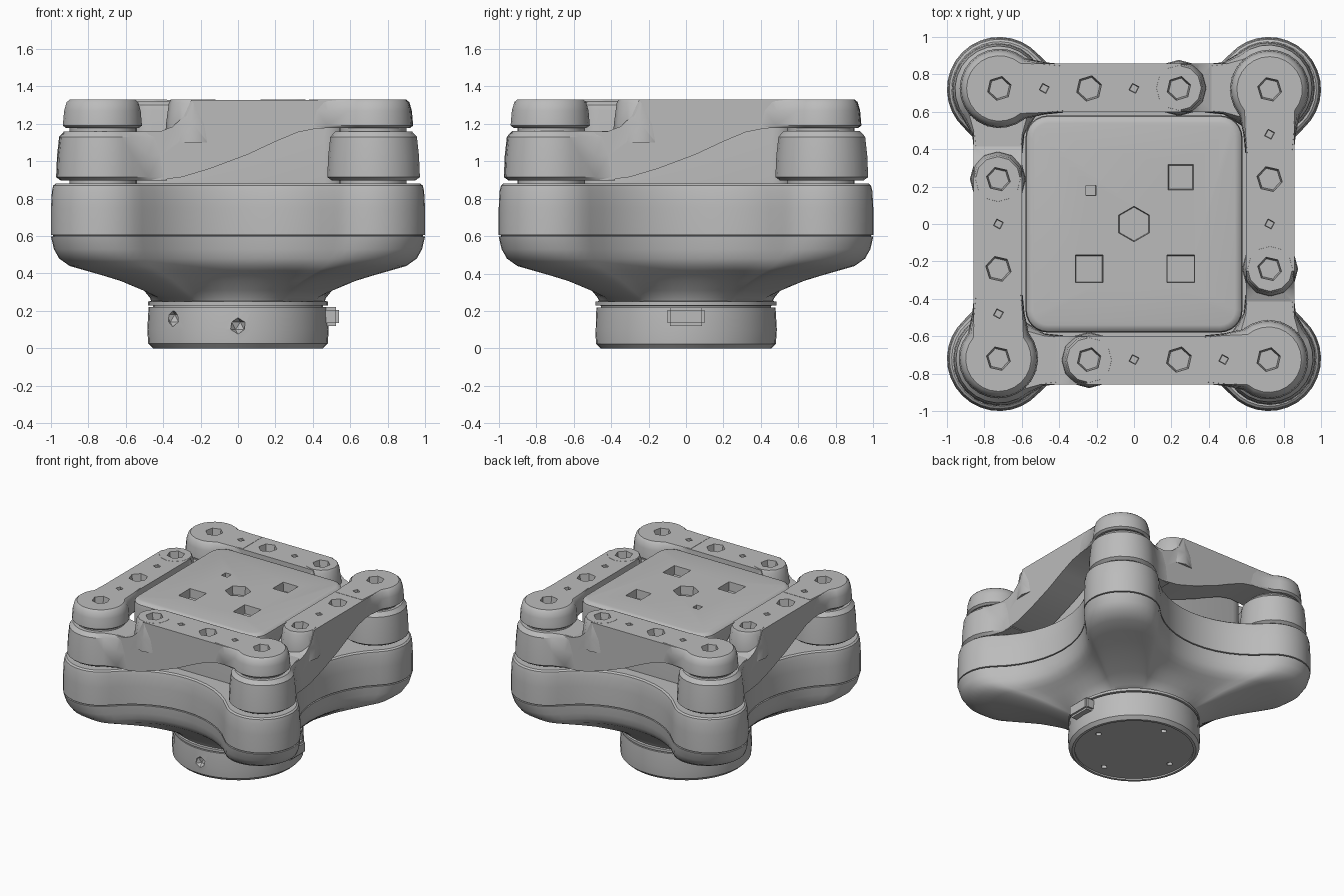
import bpy, bmesh
from math import pi, sin, cos, atan2, radians
from mathutils import Matrix

cube = bpy.data.objects.get("Cube")
if cube:
    bpy.data.objects.remove(cube, do_unlink=True)

grey = bpy.data.materials.new("plain grey")
grey.use_nodes = True
GREY = (0.5, 0.5, 0.5, 1)
grey.diffuse_color = GREY
grey.node_tree.nodes["Principled BSDF"].inputs["Base Color"].default_value = GREY


def loft(bm, rings):
    """Closed skin through matching rings of points, capped at both ends."""
    rows = [[bm.verts.new(p) for p in ring] for ring in rings]
    n = len(rows[0])
    faces = [bm.faces.new(rows[0]), bm.faces.new(rows[-1])]
    for a, b in zip(rows, rows[1:]):
        for i in range(n):
            j = (i + 1) % n
            faces.append(bm.faces.new((a[i], a[j], b[j], b[i])))
    bmesh.ops.recalc_face_normals(bm, faces=faces)


def disc(x, y, r, z, sides, turn=0.0):
    return [(x + r * cos(turn + 2 * pi * i / sides),
             y + r * sin(turn + 2 * pi * i / sides), z) for i in range(sides)]


def stack(bm, x, y, levels, sides=32, turn=0.0):
    loft(bm, [disc(x, y, r, z, sides, turn) for r, z in levels])


def box(bm, centre, size):
    m = Matrix.Translation(centre) @ Matrix.Diagonal((*size, 1))
    bmesh.ops.create_cube(bm, size=1, matrix=m)


def make(name, bm, angle=35):
    mesh = bpy.data.meshes.new(name)
    bm.to_mesh(mesh)
    bm.free()
    mesh.materials.append(grey)
    ob = bpy.data.objects.new(name, mesh)
    bpy.context.collection.objects.link(ob)
    smooth(ob, angle)
    return ob


def smooth(ob, angle=35):
    bpy.ops.object.select_all(action='DESELECT')
    ob.select_set(True)
    bpy.context.view_layer.objects.active = ob
    bpy.ops.object.shade_smooth_by_angle(angle=radians(angle))


def cut(ob, cutter_bm):
    """Subtract the cutter mesh and keep the result."""
    cutter = make("cutter", cutter_bm)
    cutter.hide_render = True
    mod = ob.modifiers.new("holes", 'BOOLEAN')
    mod.operation, mod.solver, mod.object = 'DIFFERENCE', 'EXACT', cutter
    mod.use_self = True
    graph = bpy.context.evaluated_depsgraph_get()
    mesh = bpy.data.meshes.new_from_object(ob.evaluated_get(graph))
    ob.modifiers.clear()
    ob.data = mesh
    bpy.data.objects.remove(cutter, do_unlink=True)
    smooth(ob)


# four-lobed housing: round corners joined by concave flanks
C, LOBE, FLANK = 0.72, 0.28, 0.69
FAR = 1.37
join = atan2(FAR - C, -C)


def lobed(grow):
    pts = []
    for k in range(4):
        quarter = []
        start, stop = pi / 2 - join, join
        for i in range(17):
            a = start + (stop - start) * i / 16
            quarter.append((C + (LOBE + grow) * cos(a), C + (LOBE + grow) * sin(a)))
        b0 = atan2(C - FAR, C)
        for i in range(1, 12):
            b = b0 + (-pi - 2 * b0) * i / 12
            quarter.append(((FLANK - grow) * cos(b), FAR + (FLANK - grow) * sin(b)))
        ca, sa = cos(k * pi / 2), sin(k * pi / 2)
        pts += [(x * ca - y * sa, x * sa + y * ca) for x, y in quarter]
    return pts


def blend_ring(z, grow, t):
    ring = []
    for x, y in lobed(grow):
        a = atan2(y, x)
        ring.append((x + (0.46 * cos(a) - x) * t, y + (0.46 * sin(a) - y) * t, z))
    return ring


bm = bmesh.new()
loft(bm, [blend_ring(*v) for v in (
    (0.24, 0, 1), (0.27, 0, 0.95), (0.31, 0, 0.8), (0.36, 0, 0.6), (0.39, 0, 0.44),
    (0.415, 0, 0.3), (0.44, 0, 0.16), (0.48, 0, 0.07), (0.53, 0, 0.025), (0.597, 0, 0))])
make("lower_housing", bm, 40)

bm = bmesh.new()
loft(bm, [blend_ring(*v, 0) for v in (
    (0.59, -0.012), (0.604, -0.012), (0.606, 0), (0.75, 0), (0.84, -0.005),
    (0.87, -0.012), (0.88, -0.025))])
make("upper_housing", bm)

# round foot with a collar, a recessed underside and small sockets
bm = bmesh.new()
stack(bm, 0, 0, [(0.455, 0), (0.48, 0.025), (0.485, 0.1), (0.478, 0.22)], 40)
foot = make("foot", bm)
holes = bmesh.new()
stack(holes, 0, 0, [(0.435, -0.05), (0.435, 0.012)], 40)
for k in range(4):
    a = k * pi / 2
    stack(holes, 0.34 * cos(a), 0.34 * sin(a), [(0.025, -0.04), (0.025, 0.06)], 4)
for x, y, z in ((0, -0.485, 0.12), (-0.35, -0.335, 0.16)):
    bmesh.ops.create_icosphere(holes, subdivisions=1, radius=0.045,
                               matrix=Matrix.Translation((x, y, z)))
cut(foot, holes)
bm = bmesh.new()
stack(bm, 0, 0, [(0.455, 0.2), (0.455, 0.228), (0.482, 0.23), (0.482, 0.25), (0.45, 0.256)], 40)
make("foot_collar", bm)
bm = bmesh.new()
box(bm, (0.49, 0, 0.17), (0.1, 0.2, 0.1))
bmesh.ops.bevel(bm, geom=bm.edges[:], offset=0.015, segments=2, affect='EDGES')
make("foot_tab", bm)


# central rounded block with shallow sockets
def rounded_square(half, r, z):
    pts = []
    for k in range(4):
        for i in range(7):
            a = k * pi / 2 + i * pi / 12
            sx = 1 if k in (0, 3) else -1
            sy = 1 if k < 2 else -1
            pts.append((sx * (half - r) + r * cos(a), sy * (half - r) + r * sin(a), z))
    return pts


bm = bmesh.new()
loft(bm, [rounded_square(*v) for v in (
    (0.58, 0.12, 0.87), (0.58, 0.12, 1.27), (0.575, 0.115, 1.3),
    (0.56, 0.1, 1.315), (0.54, 0.08, 1.32))])
block = make("centre_block", bm)
holes = bmesh.new()
for x, y, r, sides in ((0, 0, 0.1, 6), (0.25, 0.25, 0.1, 4), (-0.24, -0.24, 0.11, 4),
                       (0.25, -0.24, 0.11, 4), (-0.23, 0.18, 0.04, 4)):
    stack(holes, x, y, [(r * 0.9, 1.25), (r, 1.4)], sides, pi / 4 if sides == 4 else pi / 6)
cut(block, holes)


# stepped arms: each starts low on one corner and ends high on the next
def pad_ring(x, y, r, z, toward, trim):
    pts = [(x + toward * 0.34, y - 0.13 + trim, z), (x + toward * 0.24, y - 0.14 + trim, z)]
    for i in range(19):
        a = radians(-50 - 260 * i / 18)
        pts.append((x + toward * r * cos(a), y + r * sin(a), z))
    return pts + [(x + toward * 0.24, y + 0.14 - trim, z), (x + toward * 0.34, y + 0.13 - trim, z)]


def pad(bm, x, toward, levels):
    top = max(r for r, z in levels)
    loft(bm, [pad_ring(x, -0.725, r, z, toward, (top - r) * 0.3) for r, z in levels])


WEB = [(-0.7, 0.9), (-0.42, 0.9), (-0.3, 0.915), (-0.15, 0.96), (0.05, 1.035), (0.2, 1.105),
       (0.32, 1.155), (0.42, 1.175), (0.72, 1.185), (0.72, 1.328), (-0.25, 1.328),
       (-0.29, 1.24), (-0.35, 1.185), (-0.42, 1.158), (-0.7, 1.158)]

for k, side in enumerate(("front", "left", "back", "right")):
    bm = bmesh.new()
    pad(bm, -0.72, 1, [(0.225, 0.898), (0.248, 0.915), (0.243, 1.03), (0.232, 1.13), (0.205, 1.16)])
    pad(bm, 0.72, -1, [(0.195, 1.178), (0.212, 1.19), (0.205, 1.27), (0.192, 1.315), (0.175, 1.33)])
    loft(bm, [[(x, y, z) for x, z in WEB] for y in (-0.857, -0.598)])
    stack(bm, -0.24, -0.7275, [(0.15, 1.1), (0.145, 1.2), (0.13, 1.31), (0.12, 1.329)], 12)
    arm = make(side + "_arm", bm)
    holes = bmesh.new()
    for x, r in ((-0.24, 0.075), (0, 0.032), (0.24, 0.08), (0.48, 0.032), (0.72, 0.075)):
        stack(holes, x, -0.725, [(r * 0.75, 1.26), (r, 1.4)], 6 if r > 0.05 else 4, 0.3)
    cut(arm, holes)
    arm.rotation_euler.z = k * pi / 2

    # pivot pin through the stacked pads
    bm = bmesh.new()
    stack(bm, -C, -C, [(0.18, 0.86), (0.18, 1.2)], 24)
    pin = make(side + "_pivot_pin", bm)
    pin.rotation_euler.z = k * pi / 2
